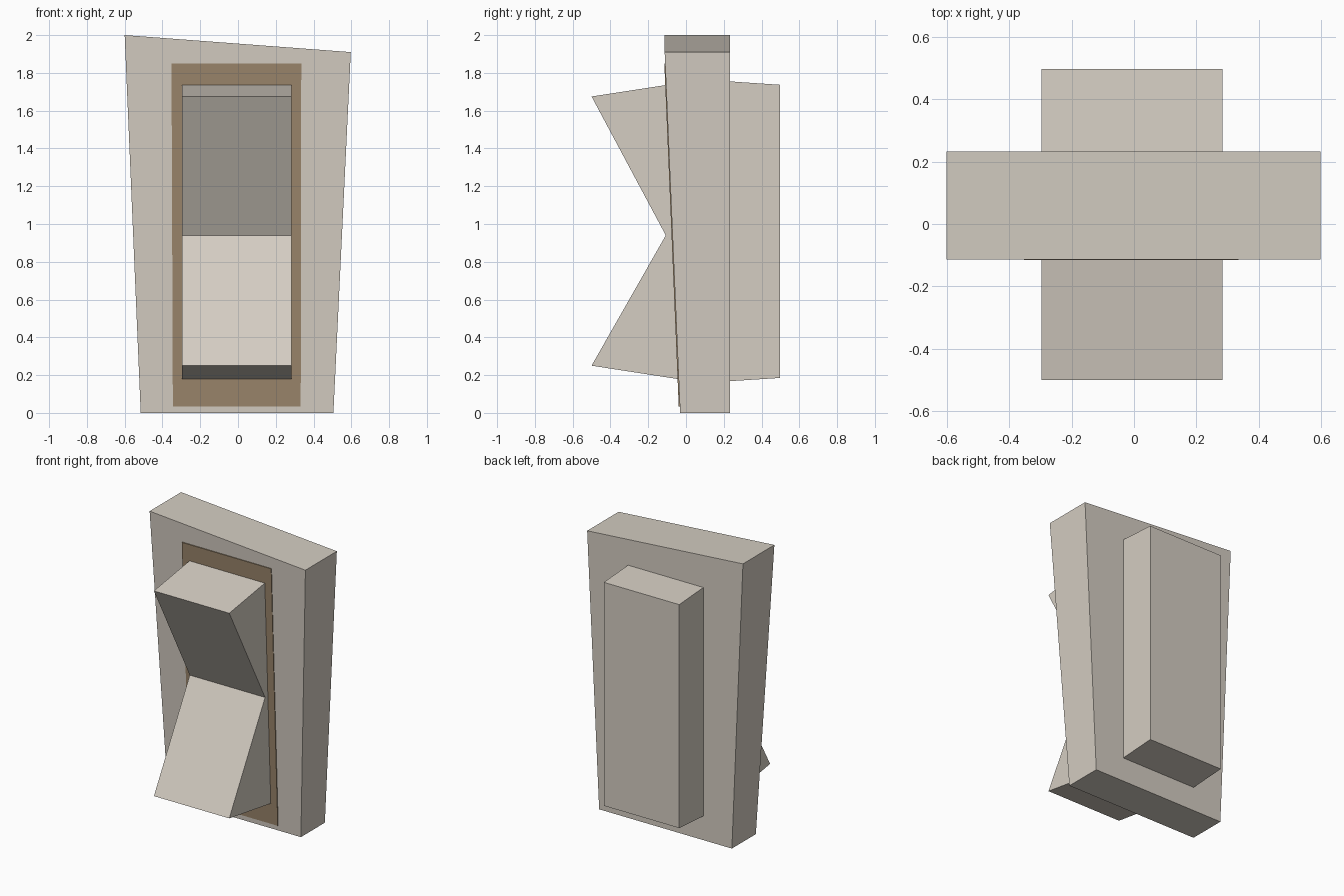
import bpy
import bmesh

cube = bpy.data.objects.get("Cube")
if cube:
    bpy.data.objects.remove(cube, do_unlink=True)


def make_material(name, rgb):
    mat = bpy.data.materials.new(name)
    mat.use_nodes = True
    mat.diffuse_color = (*rgb, 1)
    mat.node_tree.nodes["Principled BSDF"].inputs["Base Color"].default_value = (*rgb, 1)
    return mat


def bridge(name, ring_a, ring_b, mat):
    """Closed solid between two matching rings of points."""
    bm = bmesh.new()
    a = [bm.verts.new(p) for p in ring_a]
    b = [bm.verts.new(p) for p in ring_b]
    bm.faces.new(a)
    bm.faces.new(b[::-1])
    for i in range(len(a)):
        j = (i + 1) % len(a)
        bm.faces.new((a[j], a[i], b[i], b[j]))
    bmesh.ops.recalc_face_normals(bm, faces=bm.faces)
    mesh = bpy.data.meshes.new(name)
    bm.to_mesh(mesh)
    bm.free()
    mesh.materials.append(mat)
    obj = bpy.data.objects.new(name, mesh)
    bpy.context.collection.objects.link(obj)
    return obj


def extrude_x(name, profile, x0, x1, mat):
    """Side profile of (y, z) points swept across the width."""
    return bridge(name, [(x0, y, z) for y, z in profile],
                  [(x1, y, z) for y, z in profile], mat)


def front_y(z):
    """Leaning front surface of the wall plate."""
    return -0.031 - 0.042 * z


ivory = make_material("warm ivory", (0.66, 0.61, 0.54))
brown = make_material("brown", (0.33, 0.24, 0.15))

# Tapered wall plate with a slanted top
outline = [(-0.515, 0), (0.505, 0), (0.597, 1.91), (-0.6, 2)]
fronts = [-0.031, -0.031, -0.113, -0.113]
bridge("wall_plate",
       [(x, y, z) for (x, z), y in zip(outline, fronts)],
       [(x, 0.232, z) for x, z in outline], ivory)

# Thin brown surround behind the rocker
surround = [(-0.345, 0.035), (0.332, 0.035), (0.335, 1.85), (-0.352, 1.85)]
bridge("rocker_surround",
       [(x, front_y(z) - 0.006, z) for x, z in surround],
       [(x, front_y(z) + 0.003, z) for x, z in surround], brown)

# Rocker with a V-shaped front
LEFT, RIGHT = -0.296, 0.283
rocker = [(-0.5, 0.25), (-0.107, 0.94), (-0.5, 1.675),
          (-0.11, 1.735), (0.0, 1.752), (0.0, 0.172), (-0.035, 0.178)]
extrude_x("rocker", rocker, LEFT, RIGHT, ivory)

# Housing behind the plate
housing = [(0.2, 0.166), (0.497, 0.185), (0.497, 1.737), (0.2, 1.757)]
extrude_x("back_housing", housing, LEFT, RIGHT, ivory)
